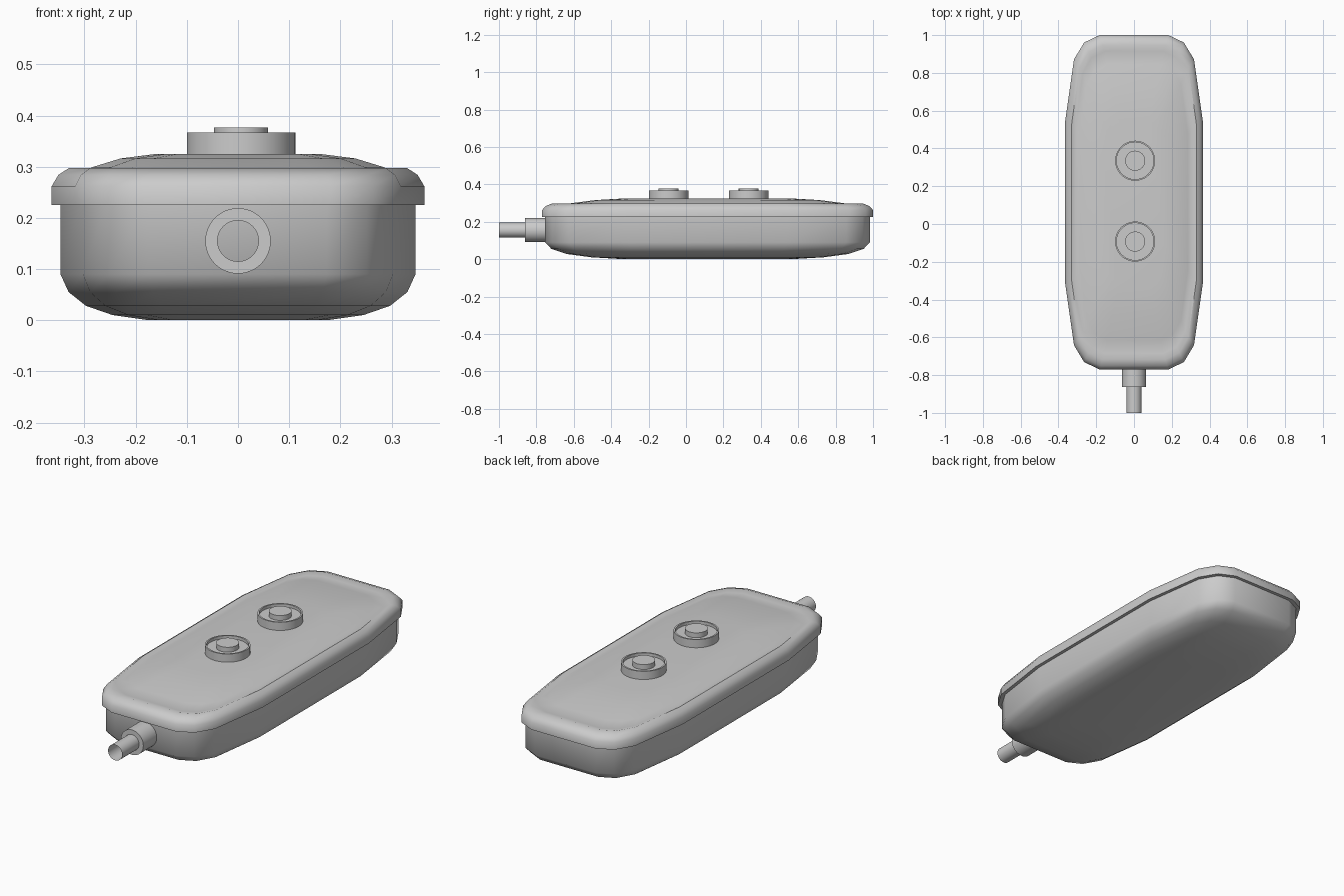
import bpy, bmesh, math
from mathutils import Matrix

if "Cube" in bpy.data.objects:
    bpy.data.objects.remove(bpy.data.objects["Cube"])

CENTRE_Y = 0.115   # middle of the housing along y


def finish(name, bm, angle):
    bmesh.ops.recalc_face_normals(bm, faces=bm.faces)
    mesh = bpy.data.meshes.new(name)
    bm.to_mesh(mesh)
    bm.free()
    obj = bpy.data.objects.new(name, mesh)
    bpy.context.collection.objects.link(obj)
    bpy.ops.object.select_all(action='DESELECT')
    obj.select_set(True)
    bpy.context.view_layer.objects.active = obj
    bpy.ops.object.shade_smooth_by_angle(angle=math.radians(angle))
    return obj


def loft(bm, rings, cap_start=False, cap_end=False):
    rows = [[bm.verts.new(p) for p in ring] for ring in rings]
    n = len(rows[0])
    for a, b in zip(rows, rows[1:]):
        for i in range(n):
            j = (i + 1) % n
            bm.faces.new((a[i], a[j], b[j], b[i]))
    if cap_start:
        bm.faces.new(rows[0][::-1])
    if cap_end:
        bm.faces.new(rows[-1])


def outline(hx, hy, z):
    """Chamfer-rounded 16-sided oblong, built from one quadrant."""
    q = [(1, .49), (.873, .855), (.725, .956), (.5, 1)]
    half = q + [(-x, y) for x, y in reversed(q)]
    full = half + [(-x, -y) for x, y in half]
    return [(x * hx, CENTRE_Y + y * hy, z) for x, y in full]


def shell(name, profile, cap_start=False, cap_end=False):
    bm = bmesh.new()
    loft(bm, [outline(*p) for p in profile], cap_start, cap_end)
    return finish(name, bm, 50)


def turned(name, profile, matrix, cap_end=False, n=48):
    """Revolve (radius, height) points about z, then place with matrix."""
    bm = bmesh.new()
    loft(bm, [[(r * math.cos(2 * math.pi * i / n), r * math.sin(2 * math.pi * i / n), h)
               for i in range(n)] for r, h in profile], cap_end=cap_end)
    bm.transform(matrix)
    return finish(name, bm, 40)


# Lower housing with softly crowned underside
shell("housing_base", [(.175, .45, 0), (.245, .62, .01), (.297, .755, .028),
                       (.331, .835, .055), (.347, .868, .09), (.347, .868, .245)],
      cap_start=True)

# Lid: overhanging lip, raised crease and domed top panel
shell("lid", [(.335, .855, .225), (.364, .885, .225), (.364, .885, .262),
              (.351, .866, .284), (.331, .832, .297), (.31, .80, .289),
              (.285, .73, .299), (.23, .60, .316), (.16, .44, .325)],
      cap_end=True)

# Two push buttons in cup-shaped collars
for label, y in (("front", -.093), ("rear", .335)):
    place = Matrix.Translation((.006, y, 0))
    turned(label + "_button_collar", [(.106, .31), (.106, .367), (.098, .367),
                                      (.098, .352), (.05, .352)], place)
    turned(label + "_button", [(.053, .345), (.053, .377)], place, cap_end=True)

# Cable and its strain relief, running out of the front end
forward = Matrix.Translation((0, 0, .155)) @ Matrix.Rotation(math.radians(90), 4, 'X')
turned("strain_relief", [(.064, .70), (.064, .862), (.04, .862)], forward)
turned("cable", [(.04, .80), (.04, 1.0)], forward)
